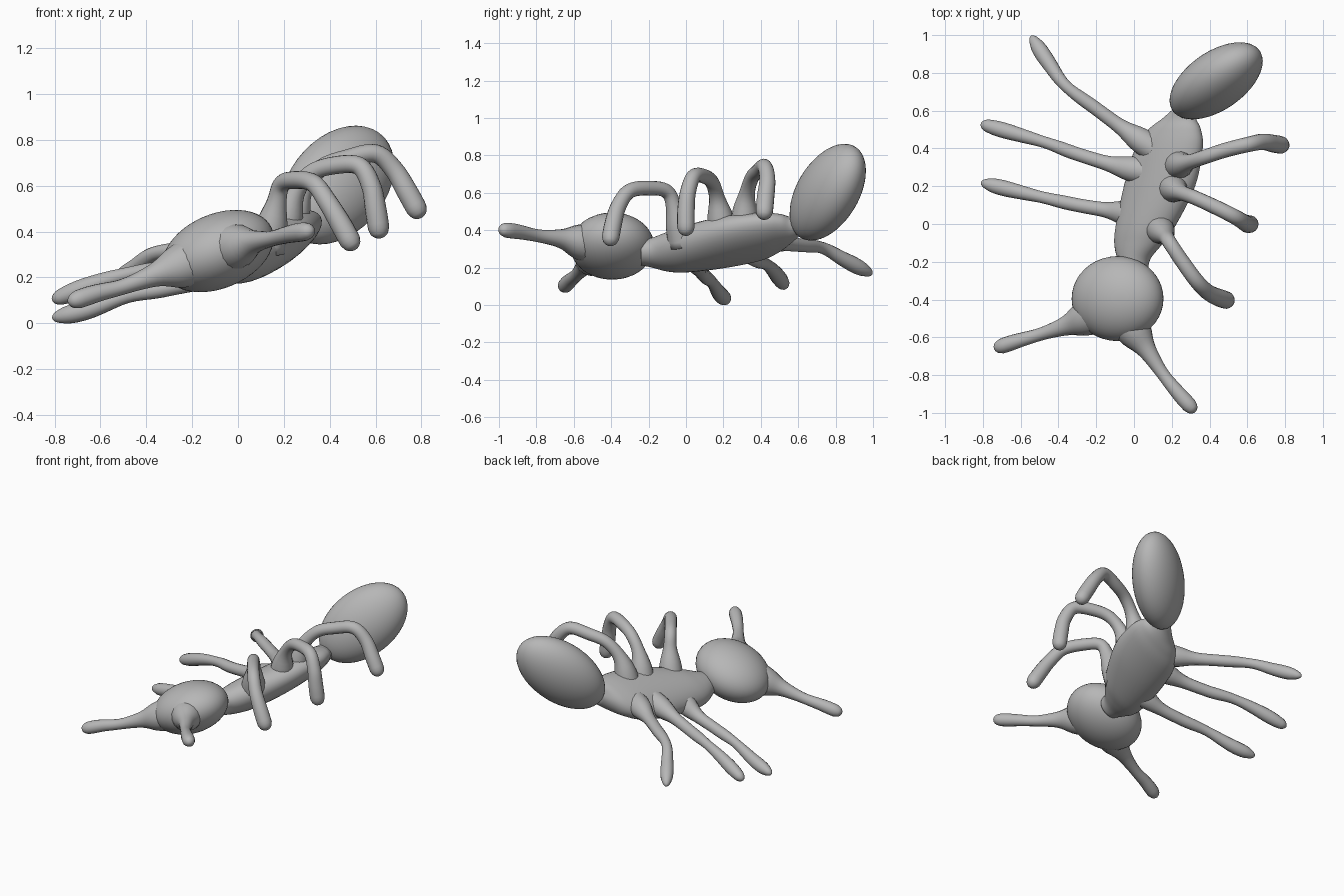
import bpy, bmesh, math
from mathutils import Vector, Matrix

cube = bpy.data.objects.get("Cube")
if cube:
    bpy.data.objects.remove(cube)

GREY = (0.47, 0.47, 0.47, 1)
mat = bpy.data.materials.new("plain grey")
mat.use_nodes = True
mat.diffuse_color = GREY
bsdf = mat.node_tree.nodes["Principled BSDF"]
bsdf.inputs["Base Color"].default_value = GREY
bsdf.inputs["Roughness"].default_value = 0.6


def finish(name, bm):
    bmesh.ops.recalc_face_normals(bm, faces=bm.faces)
    for f in bm.faces:
        f.smooth = True
    mesh = bpy.data.meshes.new(name)
    bm.to_mesh(mesh)
    bm.free()
    mesh.materials.append(mat)
    obj = bpy.data.objects.new(name, mesh)
    bpy.context.collection.objects.link(obj)


def smooth_path(points, steps=6):
    """Catmull-Rom interpolation of vectors of any size."""
    p = [Vector(q) for q in points]
    p = [p[0] * 2 - p[1]] + p + [p[-1] * 2 - p[-2]]
    out = []
    for a, b, c, d in zip(p, p[1:], p[2:], p[3:]):
        for i in range(steps):
            t = i / steps
            out.append((b * 2 + (c - a) * t + (a * 2 - b * 5 + c * 4 - d) * t**2
                        + (b * 3 - a - c * 3 + d) * t**3) / 2)
    return out + [p[-2]]


def loft(name, rings, sides=20):
    """Skin over elliptical rings given as (centre, half axis, half axis)."""
    bm = bmesh.new()
    loops = []
    for c, u, v in rings:
        angles = [math.tau * i / sides for i in range(sides)]
        loops.append([bm.verts.new(c + u * math.cos(t) + v * math.sin(t)) for t in angles])
    for lo, hi in zip(loops, loops[1:]):
        for i in range(sides):
            j = (i + 1) % sides
            bm.faces.new((lo[i], lo[j], hi[j], hi[i]))
    bm.faces.new(loops[0])
    bm.faces.new(loops[-1])
    finish(name, bm)


def limb(name, points, radii, tip=0.05):
    """Round tube along a curve, with a flared root and a rounded tip."""
    path = smooth_path(points)
    n = len(path) - 1
    widths = smooth_path([(r, 0) for r in radii])
    total = sum((b - a).length for a, b in zip(path, path[1:]))
    rings, side, run = [], Vector((0.1, 0.2, 1)), 0
    for i, c in enumerate(path[:-1]):
        ahead = (path[i + 1] - path[max(i - 1, 0)]).normalized()
        side = (side - ahead * side.dot(ahead)).normalized()
        run += (c - path[i - 1]).length if i else 0
        f = run / total * (len(widths) - 1)
        k = min(int(f), len(widths) - 2)
        full = widths[k].lerp(widths[k + 1], f - k)[0]
        left = min(1, (total - run) / tip)
        r = full * math.sqrt(1 - (1 - left) ** 2)
        rings.append((c, side * r, ahead.cross(side) * r))
    # Extra rings close the tip smoothly
    for s in (0.7, 0.45, 0.2, 0.05, 0.003):
        q = full * math.sqrt(1 - (1 - left * s) ** 2)
        rings.append((path[n].lerp(path[n - 1], s), side * q, ahead.cross(side) * q))
    loft(name, rings, 16)


def egg(name, centre, axes):
    """Ellipsoid on three half axes."""
    bm = bmesh.new()
    bmesh.ops.create_uvsphere(bm, u_segments=40, v_segments=24, radius=1)
    frame = Matrix([Vector(a) for a in axes]).transposed().to_4x4()
    bm.transform(Matrix.Translation(centre) @ frame)
    finish(name, bm)


# Head, wider than tall and rolled to one side
tilt = math.radians(23)
egg("head", (-0.087, -0.395, 0.315),
    [Vector((math.cos(tilt), 0, math.sin(tilt))) * 0.255, (0, 0.225, 0),
     Vector((-math.sin(tilt), 0, math.cos(tilt))) * 0.162])

# Abdomen, a flattened egg rising to the rear
egg("abdomen", (0.435, 0.758, 0.603),
    [Vector((0.597, 0.487, 0.638)) * 0.322, Vector((0.67, 0.13, -0.73)) * 0.21,
     Vector((-0.438, 0.863, -0.249)) * 0.148])

# Thorax: centre, half width and half thickness along the spine
spine = [(0, -0.24, 0.28, 0.075, 0.065), (0, -0.18, 0.28, 0.095, 0.075),
         (0.025, -0.1, 0.285, 0.14, 0.092), (0.065, 0, 0.3, 0.175, 0.105),
         (0.135, 0.2, 0.335, 0.21, 0.105), (0.185, 0.4, 0.365, 0.2, 0.093),
         (0.215, 0.5, 0.385, 0.155, 0.077), (0.24, 0.56, 0.4, 0.095, 0.062),
         (0.27, 0.62, 0.43, 0.05, 0.05)]
roll = math.radians(30)
wide = Vector((math.cos(roll), 0, math.sin(roll)))
thick = Vector((-math.sin(roll), 0, math.cos(roll)))
loft("thorax", [(Vector(q[:3]), wide * q[3], thick * q[4]) for q in smooth_path(spine)], 32)

# Stretched legs on the right side
LOW = (0.07, 0.068, 0.042, 0.037, 0.036, 0.031, 0.037, 0.042, 0.033)
limb("right_front_leg", [(0.06, 0.04, 0.295), (-0.12, 0.07, 0.2), (-0.3, 0.1, 0.155),
     (-0.48, 0.14, 0.12), (-0.65, 0.18, 0.06), (-0.81, 0.22, 0.022)], LOW, 0.08)
limb("right_middle_leg", [(0.1, 0.27, 0.335), (-0.1, 0.31, 0.28), (-0.3, 0.37, 0.24),
     (-0.45, 0.425, 0.22), (-0.6, 0.47, 0.18), (-0.81, 0.53, 0.1)], LOW, 0.06)
limb("right_rear_leg", [(0.13, 0.38, 0.35), (-0.05, 0.5, 0.33), (-0.2, 0.61, 0.32),
     (-0.36, 0.73, 0.305), (-0.45, 0.85, 0.24), (-0.545, 0.995, 0.165)], LOW, 0.09)

# Arched legs on the left side
HIGH = (0.08, 0.07, 0.042, 0.038, 0.039, 0.04, 0.043, 0.047, 0.046)
limb("left_front_leg", [(0.125, -0.015, 0.32), (0.165, -0.06, 0.51), (0.19, -0.1, 0.605),
     (0.25, -0.19, 0.625), (0.33, -0.3, 0.61), (0.39, -0.36, 0.53),
     (0.45, -0.39, 0.43), (0.51, -0.41, 0.32)], HIGH)
limb("left_middle_leg", [(0.19, 0.2, 0.36), (0.24, 0.17, 0.55), (0.32, 0.14, 0.655),
     (0.43, 0.09, 0.69), (0.53, 0.04, 0.685), (0.58, 0.01, 0.6),
     (0.6, 0, 0.5), (0.62, 0, 0.37)], HIGH)
limb("left_rear_leg", [(0.22, 0.31, 0.37), (0.27, 0.32, 0.56), (0.36, 0.35, 0.675),
     (0.48, 0.39, 0.72), (0.6, 0.42, 0.74), (0.68, 0.435, 0.67),
     (0.74, 0.425, 0.57), (0.8, 0.415, 0.46)], HIGH)

# Antennae
FEELER = (0.1, 0.105, 0.09, 0.055, 0.04, 0.034, 0.037, 0.041, 0.038)
limb("right_antenna", [(-0.13, -0.44, 0.295), (-0.25, -0.495, 0.25), (-0.35, -0.535, 0.215),
     (-0.5, -0.585, 0.16), (-0.62, -0.62, 0.13), (-0.74, -0.66, 0.09)], FEELER)
limb("left_antenna", [(-0.08, -0.44, 0.32), (-0.01, -0.55, 0.335), (0.07, -0.67, 0.355),
     (0.15, -0.79, 0.37), (0.23, -0.89, 0.39), (0.325, -0.995, 0.405)], FEELER)
